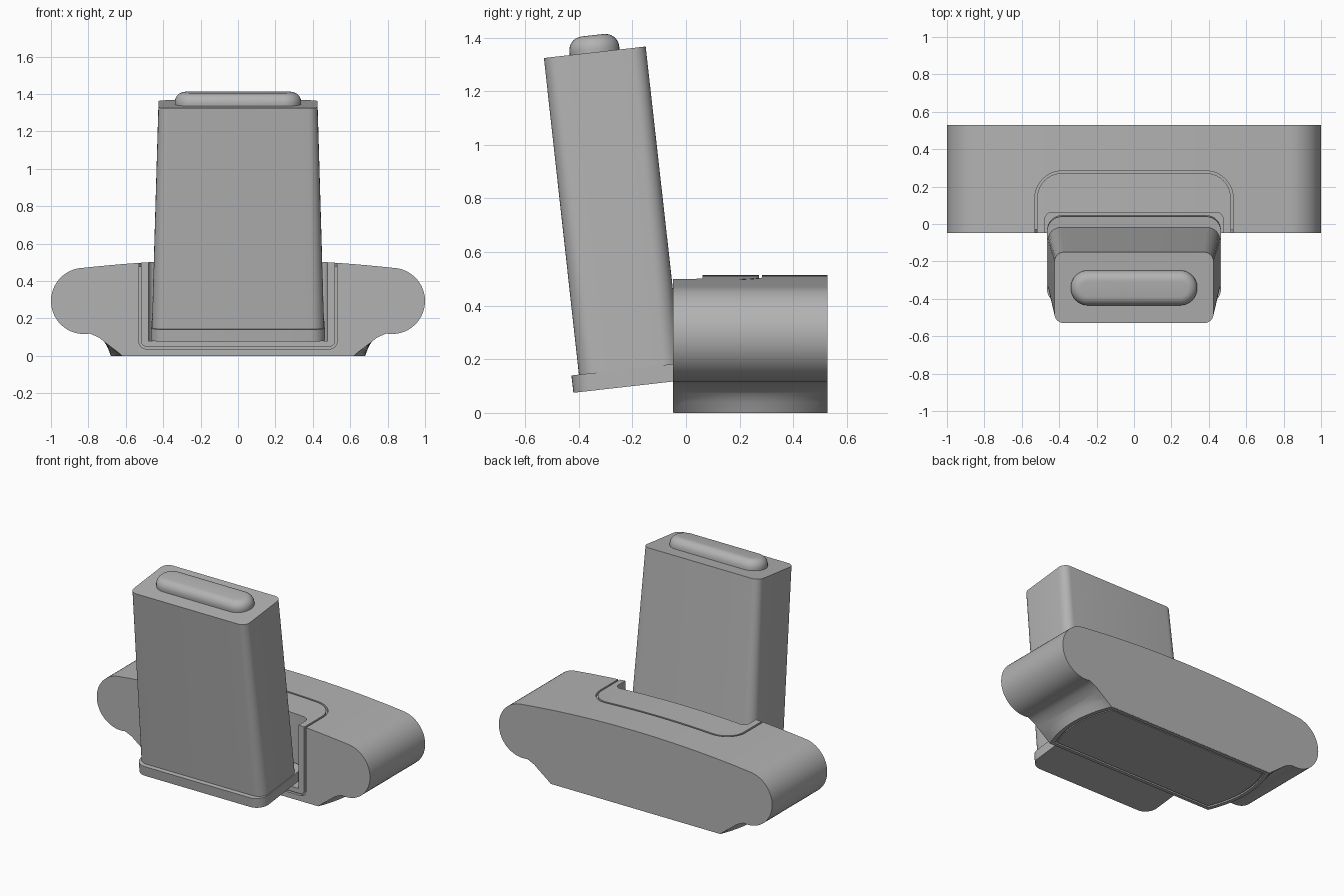
import bpy, bmesh, math
from mathutils import Matrix, Vector

cube = bpy.data.objects.get("Cube")
if cube:
    bpy.data.objects.remove(cube, do_unlink=True)

grey = bpy.data.materials.new("plain_grey")
grey.use_nodes = True
GREY = (0.45, 0.45, 0.45, 1)
grey.diffuse_color = GREY
bsdf = next(n for n in grey.node_tree.nodes if n.type == 'BSDF_PRINCIPLED')
bsdf.inputs["Base Color"].default_value = GREY


def loft(name, sections, matrix=None):
    """Skin equal-length closed sections and cap both ends."""
    bm = bmesh.new()
    rings = [[bm.verts.new(p) for p in s] for s in sections]
    n = len(rings[0])
    for a, b in zip(rings, rings[1:]):
        for i in range(n):
            j = (i + 1) % n
            bm.faces.new((a[i], a[j], b[j], b[i]))
    bm.faces.new(rings[0][::-1])
    bm.faces.new(rings[-1])
    bmesh.ops.recalc_face_normals(bm, faces=bm.faces[:])
    if matrix:
        bm.transform(matrix)
    mesh = bpy.data.meshes.new(name)
    bm.to_mesh(mesh)
    bm.free()
    mesh.materials.append(grey)
    ob = bpy.data.objects.new(name, mesh)
    bpy.context.collection.objects.link(ob)
    return ob


def select(ob):
    bpy.ops.object.select_all(action='DESELECT')
    ob.select_set(True)
    bpy.context.view_layer.objects.active = ob


def boolean(ob, tool, operation='DIFFERENCE'):
    mod = ob.modifiers.new("cut", 'BOOLEAN')
    mod.object, mod.operation, mod.solver = tool, operation, 'EXACT'
    select(ob)
    bpy.ops.object.modifier_apply(modifier=mod.name)
    bpy.data.objects.remove(tool, do_unlink=True)


def rounded_rect(hx, y0, y1, r, z, n=8):
    """Rounded rectangle in plan at height z."""
    pts = []
    for k, (sx, cy) in enumerate([(1, y1 - r), (-1, y1 - r), (-1, y0 + r), (1, y0 + r)]):
        for i in range(n + 1):
            a = math.pi / 2 * (k + i / n)
            pts.append((sx * (hx - r) + r * math.cos(a), cy + r * math.sin(a), z))
    return pts


def u_path(hw, start, end, r, n=10):
    """U shape, open at start and closed with rounded corners at end."""
    s = 1 if end > start else -1
    side = [(hw, start)]
    for i in range(n + 1):
        a = math.pi / 2 * i / n
        side.append((hw - r + r * math.cos(a), end - s * r + s * r * math.sin(a)))
    return side + [(-x, v) for x, v in reversed(side)]


def u_strip(hw, start, end, r, w=0.006):
    s = w if end > start else -w
    return u_path(hw + w, start, end + s, r + w) + u_path(hw - w, start, end - s, r - w)[::-1]


def bulged_plan(x_end, x_mid, y0, y1, z, n=16):
    """Plan shape whose left and right ends bow outwards."""
    right = []
    for i in range(n + 1):
        t = i / n
        right.append((x_end + (x_mid - x_end) * (1 - (2 * t - 1) ** 2), y0 + (y1 - y0) * t, z))
    return right + [(-x, y, zz) for x, y, zz in reversed(right)]


Y0, Y1 = -0.048, 0.528

# Wide dock body: arched top, round ends, narrower underside
half = [(0.83 * i / 12, 0.515 - 0.045 * (i / 12) ** 2) for i in range(12)]
for i in range(29):
    a = math.radians(87 - 187 * i / 28)
    half.append((0.823 + 0.177 * math.cos(a), 0.293 + 0.177 * math.sin(a)))
half += [(0.765, 0.107), (0.74, 0.095), (0.718, 0.077), (0.62, 0.002)]
profile = half + [(-x, z) for x, z in reversed(half[1:])]
body = loft("dock_body", [[(x, y, z) for x, z in profile] for y in (Y0, Y1)])

# Foot with bowed ends, merged into the body
foot = loft("foot", [
    bulged_plan(0.62, 0.68, Y0 + 0.001, Y1 - 0.001, 0),
    bulged_plan(0.665, 0.695, Y0 + 0.001, Y1 - 0.001, 0.04),
    bulged_plan(0.715, 0.72, Y0 + 0.001, Y1 - 0.001, 0.085)])
boolean(body, foot, 'UNION')

# Pocket that receives the tower
boolean(body, loft("pocket_cutter", [rounded_rect(0.478, -0.4, 0.062, 0.04, z) for z in (0.08, 1.0)]))

# Seam grooves around the insert, on top and on the front
top_seam = u_strip(0.524, -0.1, 0.278, 0.14)
boolean(body, loft("top_seam_cutter", [[(x, y, z) for x, y in top_seam] for z in (0.478, 0.7)]))
front_seam = u_strip(0.524, 0.8, 0.0425, 0.035)
boolean(body, loft("front_seam_cutter", [[(x, y, z) for x, z in front_seam] for y in (-0.1, -0.03)]))

# Recess under the foot and the pad that sits in it
boolean(body, loft("pad_cutter", [bulged_plan(0.60, 0.655, Y0 + 0.025, Y1 - 0.025, z) for z in (-0.05, 0.01)]))
pad = loft("foot_pad", [bulged_plan(0.59, 0.645, Y0 + 0.035, Y1 - 0.035, z) for z in (0.002, 0.011)])

# Tilted tower: base plate, tapered block and rounded button on top
tilt = Matrix.Translation(Vector((0, -0.42, 0.075))) @ Matrix.Rotation(math.radians(6.45), 4, 'X')
plate = loft("tower_base_plate", [
    rounded_rect(0.465, 0, 0.47, 0.08, 0),
    rounded_rect(0.465, 0, 0.47, 0.08, 0.065)], tilt)
tower = loft("tower", [
    rounded_rect(0.460, 0.028, 0.412, 0.07, 0.06),
    rounded_rect(0.425, 0.031, 0.413, 0.05, 1.253)], tilt)
sections = [rounded_rect(0.338, 0.128, 0.315, 0.092, 1.25)]
for i in range(9):
    a = math.pi / 2 * i / 8
    d = 0.052 * (1 - math.cos(a))
    sections.append(rounded_rect(0.338 - d, 0.128 + d, 0.315 - d, 0.092 - d, 1.265 + 0.052 * math.sin(a)))
button = loft("top_button", sections, tilt)

# Smooth the curves, keep the edges crisp
for ob in (body, pad, plate, tower, button):
    select(ob)
    bpy.ops.object.shade_smooth_by_angle(angle=math.radians(30))
